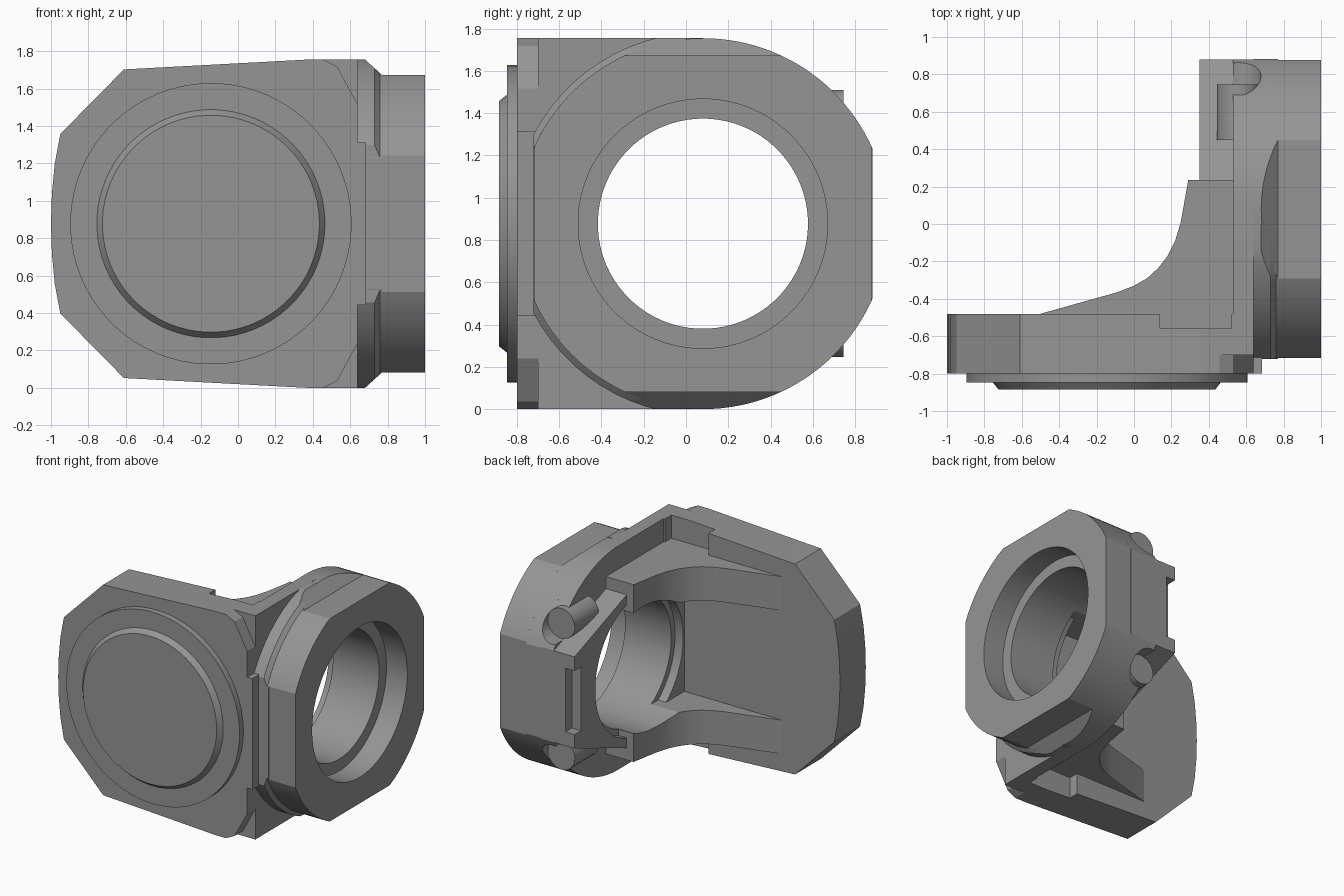
import bpy, bmesh, math

if "Cube" in bpy.data.objects:
    bpy.data.objects.remove(bpy.data.objects["Cube"])

ZC, YC, R = 0.8775, 0.08, 0.877      # bore axis height, bore axis y, collar radius


def place(axis, a, b, t):
    return {'x': (t, a, b), 'y': (a, t, b), 'z': (a, b, t)}[axis]


def loft(name, axis, p0, t0, p1, t1):
    """Solid between two outlines with the same number of points."""
    bm = bmesh.new()
    v0 = [bm.verts.new(place(axis, a, b, t0)) for a, b in p0]
    v1 = [bm.verts.new(place(axis, a, b, t1)) for a, b in p1]
    n = len(p0)
    bm.faces.new(v0)
    bm.faces.new(v1)
    for i in range(n):
        bm.faces.new((v0[i], v0[(i + 1) % n], v1[(i + 1) % n], v1[i]))
    bmesh.ops.recalc_face_normals(bm, faces=bm.faces[:])
    me = bpy.data.meshes.new(name)
    bm.to_mesh(me)
    bm.free()
    ob = bpy.data.objects.new(name, me)
    bpy.context.collection.objects.link(ob)
    return ob


def prism(name, axis, pts, t0, t1):
    return loft(name, axis, pts, t0, pts, t1)


def box(name, x0, x1, y0, y1, z0, z1):
    return prism(name, 'z', [(x0, y0), (x1, y0), (x1, y1), (x0, y1)], z0, z1)


def circle(ca, cb, r, n=72):
    return [(ca + r * math.cos(2 * math.pi * (i + 0.5) / n),
             cb + r * math.sin(2 * math.pi * (i + 0.5) / n)) for i in range(n)]


def trimmed_circle(hy, hz, n=96):
    """Collar outline: circle of radius R with flats at +-hy and +-hz."""
    ay, az = math.acos(min(hy / R, 1)), math.asin(min(hz / R, 1))
    k = n // 4
    quad = [ay + (az - ay) * i / k for i in range(k + 1)]
    pts = []
    for q in range(4):
        for a in (quad if q % 2 == 0 else quad[::-1]):
            sy, sz = ((1, 1), (-1, 1), (-1, -1), (1, -1))[q]
            p = (YC + sy * R * math.cos(a), ZC + sz * R * math.sin(a))
            if not pts or math.dist(p, pts[-1]) > 1e-4:
                pts.append(p)
    return pts


def cut(ob, cutters):
    for c in cutters:
        c.hide_render = True
        m = ob.modifiers.new('cut', 'BOOLEAN')
        m.operation, m.solver, m.object = 'DIFFERENCE', 'EXACT', c
        bpy.context.view_layer.update()
        dg = bpy.context.evaluated_depsgraph_get()
        me = bpy.data.meshes.new_from_object(ob.evaluated_get(dg))
        ob.modifiers.clear()
        ob.data = me


parts = []

# front plate with faceted, slightly bowed left end
half = [(0.64, R), (0.36, R), (-0.61, 0.825), (-0.95, 0.48), (-0.98, 0.32), (-0.995, 0.16)]
outline = [(x, ZC + z) for x, z in half] + [(-1, ZC)] + [(x, ZC - z) for x, z in reversed(half)]
plate = prism('front_plate', 'y', outline, -0.8, -0.48)
for s in (1, -1):
    z0, z1 = sorted((ZC + s * 0.695, ZC + s * 1.0))
    cut(plate, [box('recess_cutter', 0.14, 0.52, -0.56, -0.4, z0, z1),
                prism('corner_cutter', 'y', [(0.45, ZC + s * 0.88), (0.53, ZC + s * 0.84),
                                             (0.65, ZC + s * 0.62), (0.7, ZC + s * 0.95),
                                             (0.45, ZC + s * 0.95)], -0.9, -0.7)])
parts.append(plate)
parts.append(box('plate_edge_lip', 0.64, 0.685, -0.8, -0.7, ZC - 0.435, ZC + 0.435))

# round cap and raised face on the front
parts.append(prism('front_cap', 'y', circle(-0.145, ZC, 0.752), -0.847, -0.8))
parts.append(loft('front_cap_face', 'y', circle(-0.145, ZC, 0.61), -0.847,
                  circle(-0.145, ZC, 0.58), -0.885))

# side plate: square at the front, round at the back
a_end = math.acos(0.8 / R)
arc = [(YC + R * math.cos(a), R * math.sin(a)) for a in
       [a_end + (math.pi / 2 - a_end) * i / 24 for i in range(25)]]
side_out = ([(y, ZC + z) for y, z in arc] + [(-0.48, ZC + R), (-0.48, ZC - R)]
            + [(y, ZC - z) for y, z in reversed(arc)])
side = prism('side_plate', 'x', side_out, 0.53, 0.64)

# inner block around the bore with the notched back edge
block = prism('inner_block', 'x', [(-0.48, ZC - 0.6), (0.235, ZC - 0.6), (0.88, ZC - 0.36),
                                   (0.88, ZC + 0.36), (0.235, ZC + 0.6), (-0.48, ZC + 0.6)],
              0.35, 0.53)
cut(block, [box('notch_cutter', 0.3, 0.43, 0.8, 1, ZC - 0.25, ZC + 0.25),
            prism('relief_cutter', 'x', circle(YC, ZC, 0.545), 0.3, 0.42)])

# collar: chamfered neck, front ledge and outer ring
neck = prism('collar_neck', 'x', trimmed_circle(0.803, R), 0.64, 0.77)
ring = prism('collar_ring', 'x', trimmed_circle(0.797, 0.795), 0.77, 1.0)
ledge = prism('collar_ledge', 'x', circle(YC, ZC, 0.906), 0.64, 0.73)
bevel = loft('collar_ledge_bevel', 'x', circle(YC, ZC, 0.906), 0.73, circle(YC, ZC, 0.866), 0.77)
for ob in (ledge, bevel):
    cut(ob, [box('back_cutter', 0.5, 0.9, 0, 2, -1, 3),
             box('front_cutter', 0.5, 0.9, -2, -0.722, -1, 3)])
for s in (1, -1):
    wedge = [(0.6, ZC + s * R), (0.68, ZC + s * R), (0.79, ZC + s * 0.777),
             (0.79, ZC + s * 1.2), (0.6, ZC + s * 1.2)]
    for ob in (neck, ledge, bevel):
        cut(ob, [prism('chamfer_cutter', 'y', wedge, -1.5, 1.5)])

# curved ribs joining the two plates
rib_pts = [(-0.5, -0.48), (-0.09, -0.365), (0, -0.33), (0.07, -0.29), (0.13, -0.235),
           (0.18, -0.17), (0.22, -0.09), (0.25, 0.01), (0.29, 0.235), (0.53, 0.235),
           (0.53, -0.56), (0.14, -0.56), (0.14, -0.48)]
ribs = [prism('rib_' + n, 'z', rib_pts, ZC + s * 0.43, ZC + s * 0.695)
        for n, s in (('top', 1), ('bottom', -1))]

# bore and counterbore
bore = prism('bore_cutter', 'x', circle(YC, ZC, 0.497), 0.0, 1.2)
counter = prism('counterbore_cutter', 'x', circle(YC, ZC, 0.59), 0.82, 1.2)
for ob in [side, block, neck, ledge, bevel] + ribs:
    cut(ob, [bore])
cut(ring, [bore, counter])
parts += [side, block, neck, ring, ledge, bevel] + ribs

# stop pins at the back, each end exposed by a round scallop in the rim
for n, s in (('top', 1), ('bottom', -1)):
    parts.append(prism('stop_pin_' + n, 'y', circle(0.56, ZC + s * 0.515, 0.117, 32), 0.45, 0.745))
    scallop = prism('scallop_cutter', 'y', circle(0.56, ZC + s * 0.515, 0.119, 32), 0.74, 1.1)
    for ob in (side, neck):
        cut(ob, [scallop])

# remove the used cutters, keep only the parts
for ob in list(bpy.data.objects):
    if ob.name.split('.')[0].endswith('_cutter'):
        bpy.data.objects.remove(ob, do_unlink=True)
bpy.context.view_layer.update()

# dark grey finish; smooth curved walls with sharp edges kept
grey = bpy.data.materials.new('dark_grey')
grey.diffuse_color = (0.3, 0.3, 0.3, 1)
grey.use_nodes = True
grey.node_tree.nodes["Principled BSDF"].inputs["Base Color"].default_value = grey.diffuse_color
for ob in parts:
    ob.data.materials.clear()
    ob.data.materials.append(grey)
    ob.select_set(True)
bpy.context.view_layer.objects.active = plate
bpy.ops.object.shade_smooth_by_angle(angle=math.radians(20))
